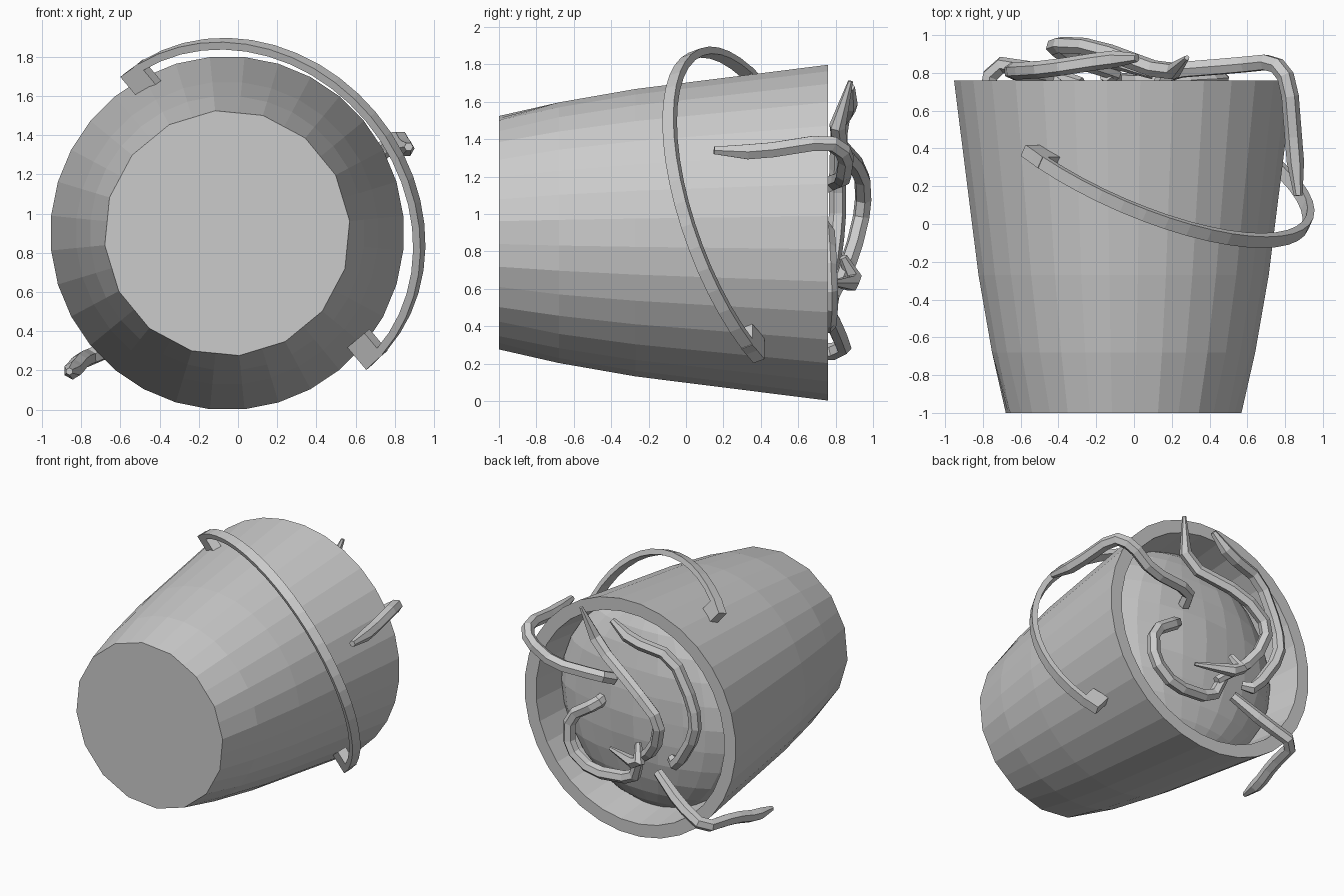
import bpy, bmesh
from math import pi, sin, cos
from mathutils import Vector

if "Cube" in bpy.data.objects:
    bpy.data.objects.remove(bpy.data.objects["Cube"])

CX, CZ = -0.055, 0.9          # bucket axis runs along y through this point


def make_object(name, bm):
    bmesh.ops.recalc_face_normals(bm, faces=bm.faces)
    mesh = bpy.data.meshes.new(name)
    bm.to_mesh(mesh)
    bm.free()
    obj = bpy.data.objects.new(name, mesh)
    bpy.context.collection.objects.link(obj)
    return obj


def bridge(bm, a, b):
    n = len(a)
    for i in range(n):
        bm.faces.new((a[i], a[(i + 1) % n], b[(i + 1) % n], b[i]))


# Bucket: lathed profile (y, radius), bottom ring reads as 16 sides
bm = bmesh.new()
N = 32
profile = [(-1, .627), (-.68, .70), (-.27, .772), (.76, .902), (.76, .805), (-.2, .70), (-.92, .57)]
rings = []
for k, (y, r) in enumerate(profile):
    ring = []
    for i in range(N):
        a = 2 * pi * (i + .5) / N
        rr = r * cos(pi / 16) if k in (0, 6) and i % 2 else r
        ring.append(bm.verts.new((CX + rr * cos(a), y, CZ + rr * sin(a))))
    rings.append(ring)
for a, b in zip(rings, rings[1:]):
    bridge(bm, a, b)
bm.faces.new(rings[0])
bm.faces.new(rings[-1])
make_object("bucket", bm)

# Soil: squashed, slightly lumpy ball filling the mouth
bm = bmesh.new()
bmesh.ops.create_uvsphere(bm, u_segments=24, v_segments=14, radius=1)
for v in bm.verts:
    p = v.co.copy()
    bump = 1 + .03 * sin(7 * p.x + 1) * cos(6 * p.z)
    v.co = (CX + p.x * .79, .43 + p.y * .29 * bump, CZ + p.z * .79)
make_object("soil", bm)

# Handle: flat half-hoop tilted about the pivot line
M = Vector((.04, .39, .96))
E = Vector((-.643, 0, .766))                   # pivot direction
F = Vector((.766 * .87, -.5, .643 * .87))      # towards the hoop's apex
W = E.cross(F).normalized()
HW = .034
bm = bmesh.new()
rings = []
for i in range(25):
    t = pi * i / 24
    d = E * cos(t) + F * sin(t)
    rings.append([bm.verts.new(M + d * r + W * w) for r, w in
                  ((.975, -HW), (.975, HW), (.935, HW), (.935, -HW))])
for a, b in zip(rings, rings[1:]):
    bridge(bm, a, b)
bm.faces.new(rings[0])
bm.faces.new(rings[-1])
make_object("handle", bm)

# Hinge tabs at both ends of the handle
for side, name in ((1, "handle_tab_upper"), (-1, "handle_tab_lower")):
    bm = bmesh.new()
    ends = [[bm.verts.new(M + E * side * r + F * f + W * w) for r, w in
             ((.97, -HW), (.97, HW), (.825, HW), (.825, -HW))] for f in (0, .13)]
    bridge(bm, *ends)
    for ring in ends:
        bm.faces.new(ring)
    make_object(name, bm)


# Worms: six-sided tubes along bent paths, tapered at the ends
def worm(name, pts, start=.6, end=.6, r=.046):
    cu = bpy.data.curves.new(name, 'CURVE')
    cu.dimensions = '3D'
    cu.bevel_depth = r
    cu.bevel_resolution = 1
    cu.use_fill_caps = True
    pts = [Vector(p) for p in pts]
    # cut corners once so the bends are softly faceted
    path = [pts[0]]
    for a, b, c in zip(pts, pts[1:], pts[2:]):
        path += [b.lerp(a, .22), b.lerp(c, .22)]
    path.append(pts[-1])
    sp = cu.splines.new('POLY')
    sp.points.add(len(path) - 1)
    for i, (q, p) in enumerate(zip(sp.points, path)):
        q.co = (*p, 1)
        q.radius = start if i == 0 else end if i == len(path) - 1 else 1
    obj = bpy.data.objects.new(name, cu)
    bpy.context.collection.objects.link(obj)
    bpy.ops.object.select_all(action='DESELECT')
    obj.select_set(True)
    bpy.context.view_layer.objects.active = obj
    bpy.ops.object.convert(target='MESH')
    for poly in bpy.context.object.data.polygons:
        poly.use_smooth = False


worm("worm_over_right_rim", [(.87, .15, 1.34), (.85, .38, 1.33), (.82, .76, 1.39), (.74, .86, 1.32),
                             (.54, .84, 1.19), (.17, .81, 1.18), (.13, .70, 1.13)], .5, 1)
worm("worm_top", [(.015, .88, 1.68), (-.14, .87, 1.56), (-.46, .82, 1.50), (-.63, .81, 1.17),
                  (-.65, .81, .95), (-.46, .77, .64), (-.38, .72, .66)], .5, .7)
worm("worm_centre", [(.28, .88, 1.71), (.19, .79, 1.40), (-.22, .94, 1.23), (-.44, .95, 1.04),
                     (-.36, .89, .79), (-.09, .79, .56)], .3, .7)
worm("worm_hook", [(.23, .66, .95), (.23, .75, .93), (.46, .76, .78), (.46, .77, .54),
                   (.27, .76, .40), (-.08, .75, .43), (-.15, .79, .60)], .9, .8)
worm("worm_small", [(.10, .78, .63), (-.24, .91, .63), (-.18, .84, .77)], .3, .5)
worm("worm_over_left_rim", [(-.28, .74, .53), (-.52, .81, .37), (-.75, .85, .27), (-.80, .56, .25),
                            (-.84, .36, .20), (-.86, .18, .195)], .8, .4)
